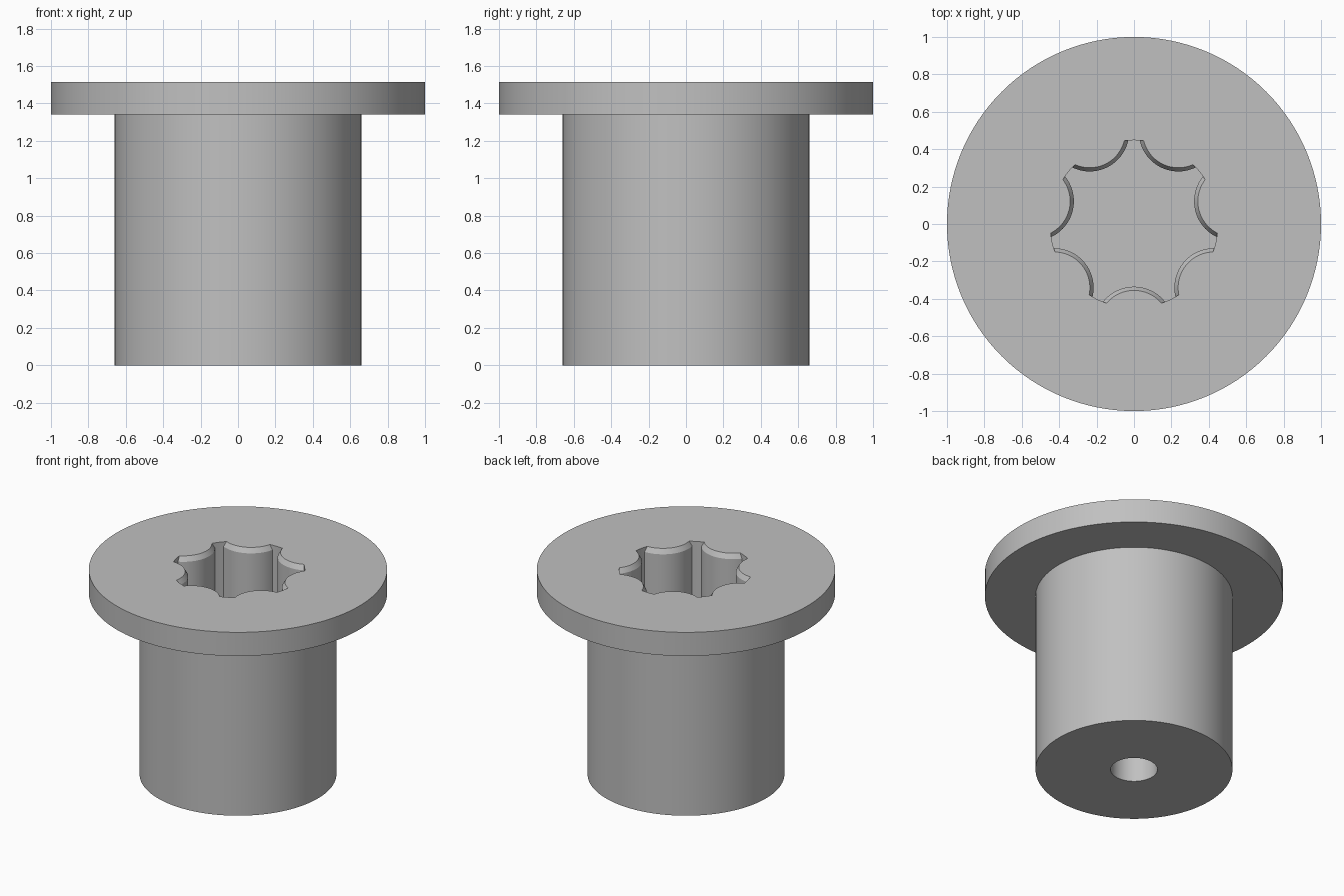
import bpy, bmesh
from math import pi, sin, cos, acos, atan2, radians

cube = bpy.data.objects.get("Cube")
if cube:
    bpy.data.objects.remove(cube, do_unlink=True)

SIDES = 128
SHAFT_R, FLANGE_R = 0.66, 1.0
FLANGE_Z, TOP_Z = 1.34, 1.515
HOLE_R, HOLE_DEPTH = 0.157, 0.4
LOBES, TIP_R, SCALLOP_DIST = 7, 0.448, 0.546
SCALLOP_R, CHAMFER, CHAMFER_H = 0.211, 0.02, 0.035
SOCKET_FLOOR = 0.8

# One plain metal colour
metal = bpy.data.materials.new("grey metal")
metal.use_nodes = True
grey = (0.53, 0.53, 0.53, 1)
metal.diffuse_color = grey
metal.node_tree.nodes["Principled BSDF"].inputs["Base Color"].default_value = grey


def circle(radius):
    return [(radius * cos(2 * pi * i / SIDES), radius * sin(2 * pi * i / SIDES))
            for i in range(SIDES)]


def star(scallop_r, arc_steps=20, tip_steps=4):
    """Round outline with evenly spaced circular scallops biting inward."""
    half = acos((TIP_R**2 + SCALLOP_DIST**2 - scallop_r**2) / (2 * TIP_R * SCALLOP_DIST))
    swing = atan2(TIP_R * sin(half), SCALLOP_DIST - TIP_R * cos(half))
    pitch = 2 * pi / LOBES
    points = []
    for k in range(LOBES):
        mid = -pi / 2 + k * pitch
        for i in range(arc_steps + 1):
            t = swing * (2 * i / arc_steps - 1)
            a = mid + pi - t
            points.append((SCALLOP_DIST * cos(mid) + scallop_r * cos(a),
                           SCALLOP_DIST * sin(mid) + scallop_r * sin(a)))
        for i in range(1, tip_steps):
            a = mid + half + (pitch - 2 * half) * i / tip_steps
            points.append((TIP_R * cos(a), TIP_R * sin(a)))
    return points


def loft(name, sections):
    """Closed solid through (outline, height) sections, bottom to top."""
    bm = bmesh.new()
    rings = [[bm.verts.new((x, y, z)) for x, y in outline] for outline, z in sections]
    for low, high in zip(rings, rings[1:]):
        n = len(low)
        for i in range(n):
            j = (i + 1) % n
            bm.faces.new((low[i], low[j], high[j], high[i]))
    bm.faces.new(rings[0][::-1])
    bm.faces.new(rings[-1])
    bmesh.ops.recalc_face_normals(bm, faces=bm.faces)
    mesh = bpy.data.meshes.new(name)
    bm.to_mesh(mesh)
    bm.free()
    mesh.materials.append(metal)
    obj = bpy.data.objects.new(name, mesh)
    bpy.context.collection.objects.link(obj)
    return obj


def cut(target, cutter):
    mod = target.modifiers.new(cutter.name, "BOOLEAN")
    mod.operation = "DIFFERENCE"
    mod.solver = "EXACT"
    mod.object = cutter
    bpy.context.view_layer.objects.active = target
    bpy.ops.object.modifier_apply(modifier=mod.name)
    bpy.data.objects.remove(cutter, do_unlink=True)


# Shaft and flange head as one stepped solid
bolt = loft("flanged_bolt", [
    (circle(SHAFT_R), 0), (circle(SHAFT_R), FLANGE_Z),
    (circle(FLANGE_R), FLANGE_Z), (circle(FLANGE_R), TOP_Z)])

# Scalloped drive socket with a chamfered rim
cut(bolt, loft("socket_cutter", [
    (star(SCALLOP_R), SOCKET_FLOOR),
    (star(SCALLOP_R), TOP_Z - CHAMFER_H),
    (star(SCALLOP_R - CHAMFER), TOP_Z),
    (star(SCALLOP_R - 2 * CHAMFER), TOP_Z + CHAMFER_H)]))

# Blind hole in the underside
cut(bolt, loft("hole_cutter", [(circle(HOLE_R), -0.1), (circle(HOLE_R), HOLE_DEPTH)]))

# Smooth round walls, crisp edges
bpy.ops.object.select_all(action="DESELECT")
bolt.select_set(True)
bpy.context.view_layer.objects.active = bolt
bpy.ops.object.shade_smooth_by_angle(angle=radians(25))
